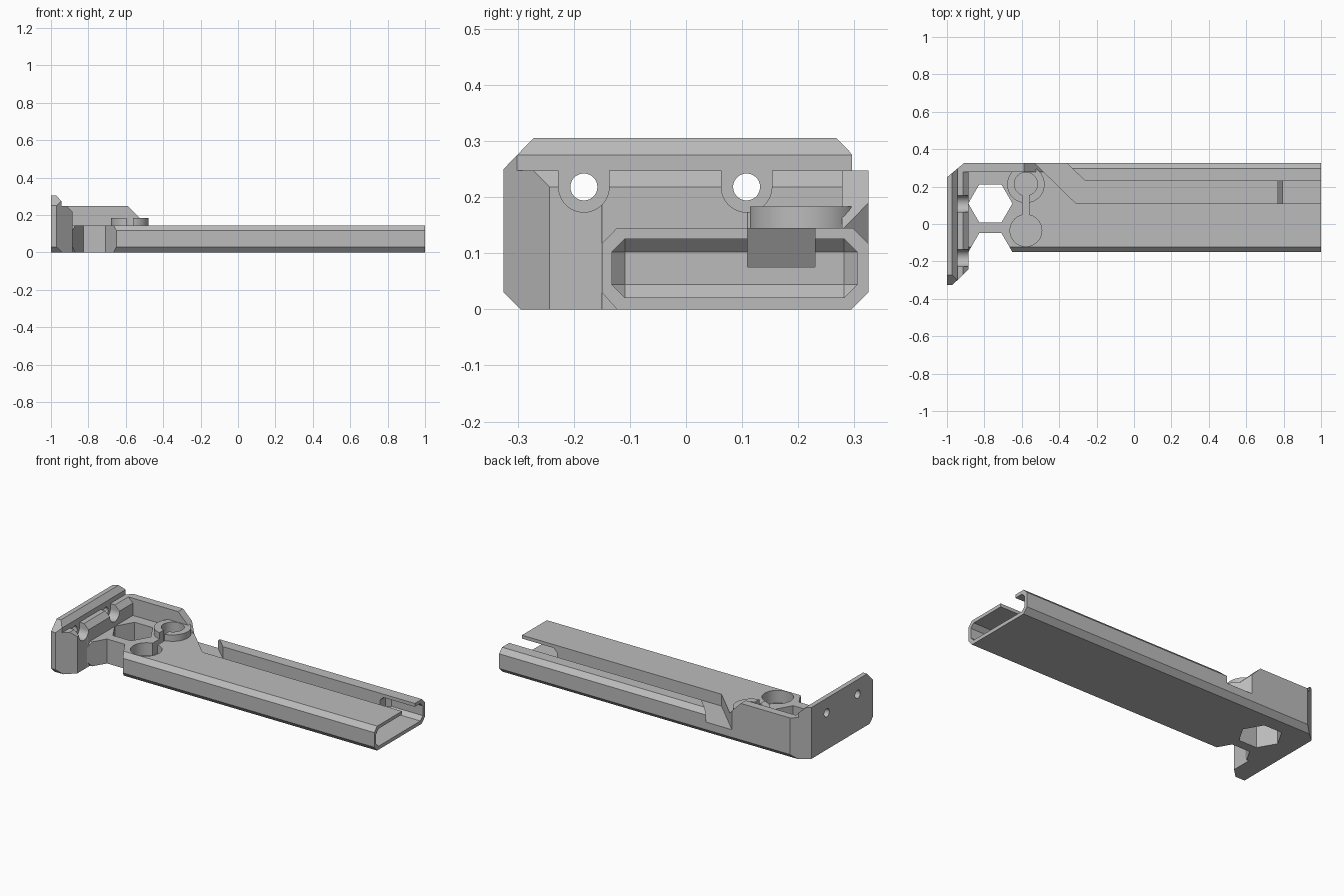
import bpy, bmesh
from mathutils import Vector

cube = bpy.data.objects.get("Cube")
if cube:
    bpy.data.objects.remove(cube, do_unlink=True)

grey = bpy.data.materials.new("plain_grey")
grey.use_nodes = True
COLOR = (0.5, 0.5, 0.5, 1)
grey.diffuse_color = COLOR
grey.node_tree.nodes["Principled BSDF"].inputs["Base Color"].default_value = COLOR


def make_object(name, bm):
    bmesh.ops.recalc_face_normals(bm, faces=bm.faces)
    mesh = bpy.data.meshes.new(name)
    bm.to_mesh(mesh)
    bm.free()
    mesh.materials.append(grey)
    obj = bpy.data.objects.new(name, mesh)
    bpy.context.collection.objects.link(obj)
    return obj


def prism(name, points, axis, low, high):
    """Extrude a 2D outline along an axis; the outline uses the other two axes in order."""
    bm = bmesh.new()
    verts = []
    for p in points:
        co = list(p)
        co.insert("xyz".index(axis), low)
        verts.append(bm.verts.new(co))
    face = bm.faces.new(verts)
    offset = Vector([high - low if a == axis else 0 for a in "xyz"])
    ext = bmesh.ops.extrude_face_region(bm, geom=[face])
    moved = [g for g in ext["geom"] if isinstance(g, bmesh.types.BMVert)]
    bmesh.ops.translate(bm, verts=moved, vec=offset)
    return make_object(name, bm)


def box(name, x, y, z):
    return prism(name, [(x[0], y[0]), (x[1], y[0]), (x[1], y[1]), (x[0], y[1])], "z", *z)


def disc(name, center, radius, axis, low, high, sides=48):
    from math import cos, sin, tau
    pts = [(center[0] + radius * cos(tau * i / sides),
            center[1] + radius * sin(tau * i / sides)) for i in range(sides)]
    return prism(name, pts, axis, low, high)


def combine(target, tool, operation):
    tool.hide_render = True
    mod = target.modifiers.new(operation.lower(), "BOOLEAN")
    mod.operation, mod.object, mod.solver = operation, tool, "EXACT"
    bpy.context.view_layer.objects.active = target
    bpy.ops.object.modifier_apply(modifier=mod.name)
    bpy.data.objects.remove(tool, do_unlink=True)


# Long chamfered bar
arm = prism("clamp_arm", [(-.123, 0), (.295, 0), (.325, .03), (.325, .117), (.297, .145),
                          (-.123, .145), (-.15, .117), (-.15, .03)], "x", -.99, 1)

# Raised back wall of the head, with a sloped end
combine(arm, prism("back_wall", [(-.95, .05), (-.95, .247), (-.588, .247), (-.485, .145),
                                 (-.485, .05)], "y", .278, .325), "UNION")

# End plate: stepped side profile trimmed to its front and plan outlines
plate = prism("end_plate", [(-1, 0), (-.885, 0), (-.885, .218), (-.915, .247), (-.945, .247),
                            (-.945, .275), (-.972, .305), (-1, .305)], "y", -.325, .325)
combine(plate, prism("plate_front", [(-.295, 0), (.295, 0), (.325, .03), (.325, .247), (.268, .305),
                                     (-.272, .305), (-.325, .25), (-.325, .03)],
                     "x", -1.1, -.8), "INTERSECT")
combine(plate, prism("plate_plan", [(-1.1, -.4), (-.97, -.4), (-.97, -.325), (-.885, -.243),
                                    (-.8, -.243), (-.8, .4), (-1.1, .4)],
                     "z", -.1, .4), "INTERSECT")
combine(arm, plate, "UNION")

# Raised ring on the deck
combine(arm, disc("ring", (-.578, .212), .1, "z", .1, .183), "UNION")

# Slanted back corner of the head
combine(arm, prism("corner_cut", [(-1.12, .15), (-.82, .4), (-1.12, .4)], "z", -.1, .4), "DIFFERENCE")

# Hexagonal hole and matching notch in the front edge
for y in (.11, -.15):
    combine(arm, disc("hex_cut", (-.768, y), .118, "z", -.1, .23, 6), "DIFFERENCE")

# Two round pockets joined by a slit
combine(arm, disc("ring_pocket", (-.578, .214), .062, "z", .07, .4), "DIFFERENCE")
combine(arm, disc("deck_pocket", (-.578, -.035), .085, "z", .07, .4), "DIFFERENCE")
combine(arm, box("slit", (-.595, -.561), (-.03, .2), (.07, .4)), "DIFFERENCE")

# Screw holes with open-topped recesses in the end plate
for y in (-.182, .108):
    combine(arm, disc("recess", (y, .218), .045, "x", -.945, -.85), "DIFFERENCE")
    combine(arm, box("recess_top", (-.945, -.85), (y - .045, y + .045), (.218, .26)), "DIFFERENCE")
    combine(arm, disc("screw_hole", (y, .218), .024, "x", -1.1, -.85), "DIFFERENCE")

# Long groove that turns out through the back edge
combine(arm, prism("groove", [(1.1, .11), (-.31, .11), (-.632, .425), (-.465, .425),
                              (-.26, .23), (1.1, .23)], "z", .075, .3), "DIFFERENCE")

# Chamfered socket in the open end
socket = box("socket", (.77, 1.2), (-.132, .305), (.021, .125))
bevel = socket.modifiers.new("bevel", "BEVEL")
bevel.width, bevel.segments = .023, 1
combine(arm, socket, "DIFFERENCE")

# One material, crisp edges and smooth round walls
arm.data.materials.clear()
arm.data.materials.append(grey)
for poly in arm.data.polygons:
    poly.material_index = 0
bpy.ops.object.select_all(action="DESELECT")
arm.select_set(True)
bpy.context.view_layer.objects.active = arm
bpy.ops.object.shade_smooth_by_angle(angle=.4)
